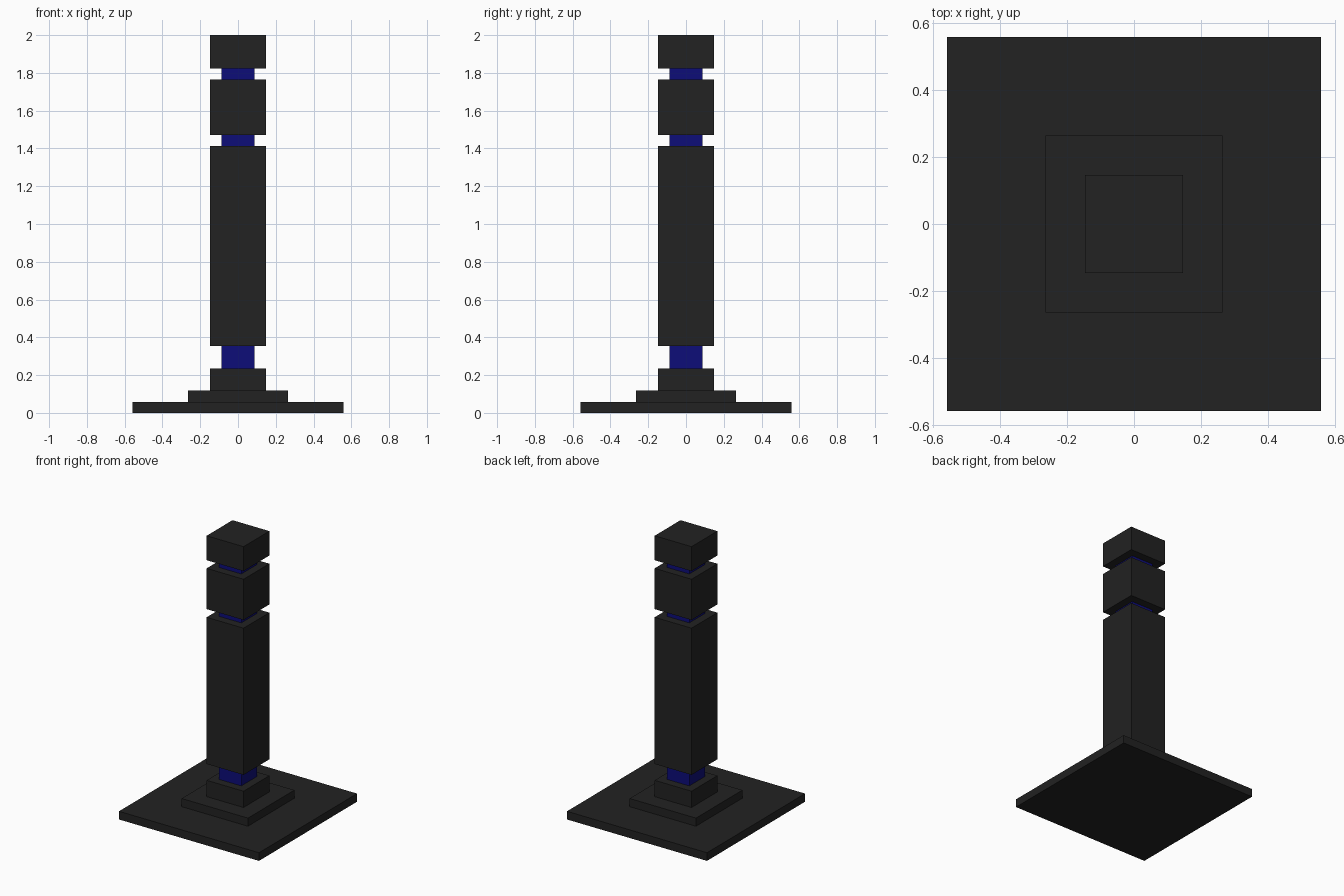
import bpy

cube = bpy.data.objects.get("Cube")
if cube:
    bpy.data.objects.remove(cube, do_unlink=True)

U = 2 / 34  # module: the post is 34 units tall


def material(name, rgb):
    m = bpy.data.materials.new(name)
    m.use_nodes = True
    m.diffuse_color = (*rgb, 1)
    bsdf = next(n for n in m.node_tree.nodes if n.type == 'BSDF_PRINCIPLED')
    bsdf.inputs["Base Color"].default_value = (*rgb, 1)
    return m


black = material("charcoal black", (0.016, 0.016, 0.016))
blue = material("deep blue", (0.004, 0.004, 0.19))


def block(name, width, bottom, top, mat):
    """Square block centred on the axis, measured in modules."""
    bpy.ops.mesh.primitive_cube_add(size=1, location=(0, 0, (bottom + top) / 2 * U))
    ob = bpy.context.object
    ob.name = name
    ob.scale = (width * U, width * U, (top - bottom) * U)
    bpy.ops.object.transform_apply(location=False, rotation=False, scale=True)
    ob.data.materials.append(mat)


# Stepped base
block("base_plate", 19, 0, 1, black)
block("base_step", 9, 1, 2, black)
block("plinth", 5, 2, 4, black)

# Column blocks
block("column_shaft", 5, 6, 24, black)
block("upper_block", 5, 25, 30, black)
block("cap_block", 5, 31, 34, black)

# Recessed blue necks between the blocks
block("lower_neck", 3, 4, 6, blue)
block("middle_neck", 3, 24, 25, blue)
block("upper_neck", 3, 30, 31, blue)
